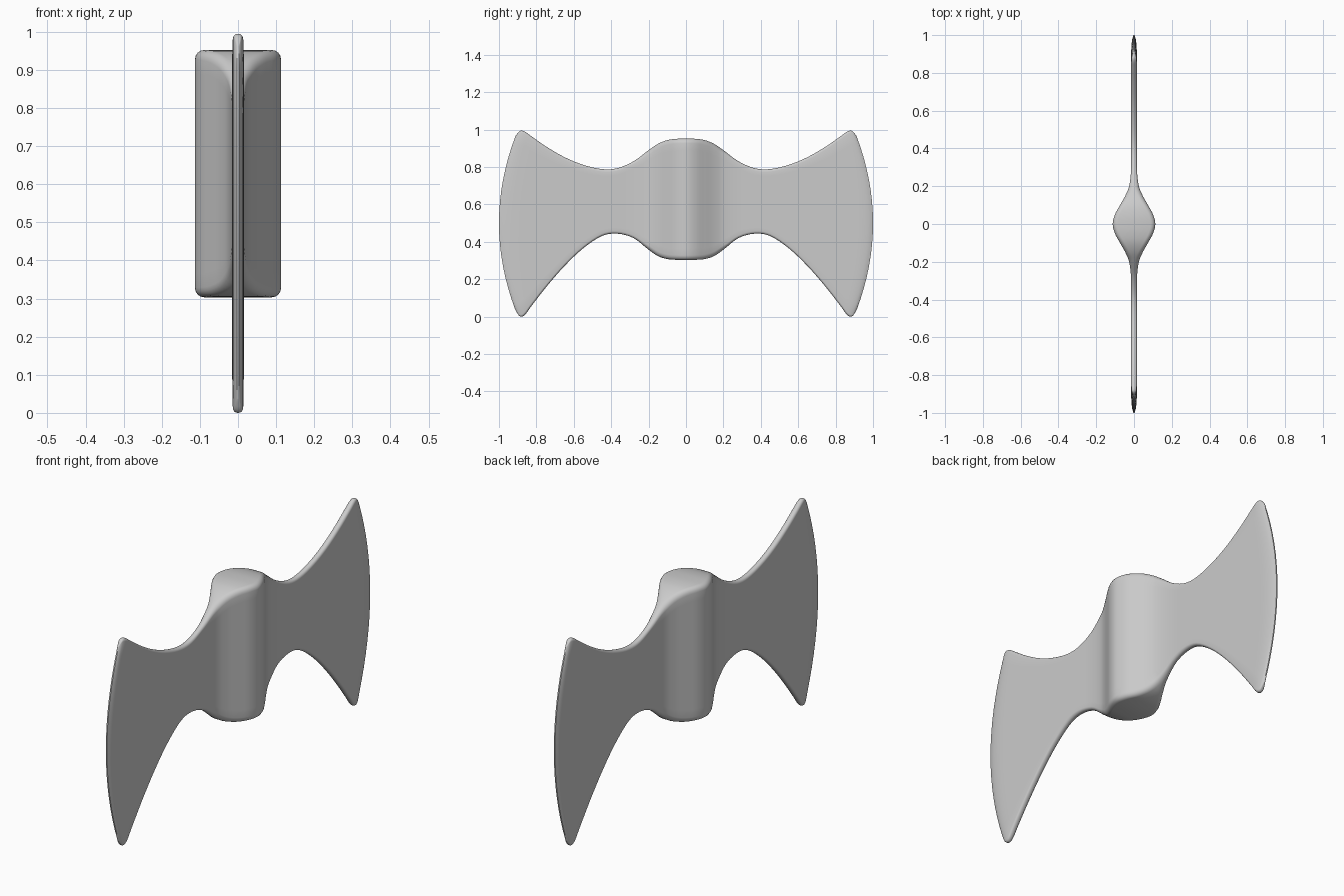
import bpy, bmesh
from math import sin, cos, pi

if "Cube" in bpy.data.objects:
    bpy.data.objects.remove(bpy.data.objects["Cube"])

# Half profile of the double blade: y, top z, bottom z, half thickness, outward bow
STATIONS = [
    (0.00, 0.952, 0.303, 0.113, 0),
    (0.05, 0.951, 0.304, 0.101, 0),
    (0.10, 0.944, 0.308, 0.074, 0),
    (0.15, 0.924, 0.324, 0.046, 0),
    (0.20, 0.890, 0.358, 0.026, 0),
    (0.28, 0.831, 0.420, 0.016, 0),
    (0.37, 0.793, 0.444, 0.015, 0),
    (0.45, 0.789, 0.431, 0.015, 0),
    (0.55, 0.812, 0.365, 0.015, 0.005),
    (0.65, 0.853, 0.270, 0.015, 0.015),
    (0.75, 0.911, 0.155, 0.015, 0.035),
    (0.83, 0.967, 0.052, 0.015, 0.058),
    (0.865, 0.991, 0.006, 0.014, 0.073),
    (0.89, 0.992, 0.003, 0.010, 0.085),
    (0.912, 0.965, 0.035, 0.003, 0.088),
]


def smooth(rows, steps):
    """Cubic interpolation through the stations, non-uniform in y."""
    def slope(i, k):
        a, b = rows[max(i - 1, 0)], rows[min(i + 1, len(rows) - 1)]
        return 0 if i == 0 else (b[k] - a[k]) / (b[0] - a[0])
    out = []
    for i in range(len(rows) - 1):
        a, b = rows[i], rows[i + 1]
        h = b[0] - a[0]
        for s in range(steps):
            t = s / steps
            row = [a[0] + h * t]
            for k in range(1, 5):
                row.append((2*t**3 - 3*t*t + 1) * a[k] + (t**3 - 2*t*t + t) * h * slope(i, k)
                           + (3*t*t - 2*t**3) * b[k] + (t**3 - t*t) * h * slope(i + 1, k))
            out.append(row)
    return out + [list(rows[-1])]


def section(row, side):
    """Rounded rectangle ring across the blade, bowed towards the cutting edge."""
    y, top, bot, t, bow = row
    mid, half = (top + bot) / 2, (top - bot) / 2
    r = min(t * 0.9, 0.025)
    quarter = [(t - r + r * cos(a), half - r + r * sin(a))
               for a in (pi / 2 * k / 4 for k in range(5))]
    flank = [(t, (half - r) * (k / 8)) for k in range(-7, 8)]
    right = [(x, -z) for x, z in reversed(quarter)] + flank + quarter
    ring = right + [(-x, -z) for x, z in right]
    return [(x, side * (y + bow * (1 - (z / half) ** 2)), mid + z) for x, z in ring]


half_rows = smooth(STATIONS, 4)
rings = [section(r, -1) for r in reversed(half_rows)] + [section(r, 1) for r in half_rows[1:]]

# Loft the rings into one closed skin
bm = bmesh.new()
loops = [[bm.verts.new(p) for p in ring] for ring in rings]
n = len(loops[0])
for a, b in zip(loops, loops[1:]):
    for i in range(n):
        j = (i + 1) % n
        bm.faces.new((a[i], a[j], b[j], b[i]))

# Close the two cutting edges with a strip of quads
for loop in (loops[0], loops[-1]):
    h = n // 2
    for i in range(h - 1):
        bm.faces.new((loop[i], loop[i + 1], loop[n - 2 - i], loop[n - 1 - i]))
bmesh.ops.recalc_face_normals(bm, faces=bm.faces)

mesh = bpy.data.meshes.new("double_axe_head")
bm.to_mesh(mesh)
bm.free()
head = bpy.data.objects.new("double_axe_head", mesh)
bpy.context.collection.objects.link(head)
bpy.context.view_layer.objects.active = head
head.select_set(True)
bpy.ops.object.shade_smooth_by_angle(angle=0.7)
